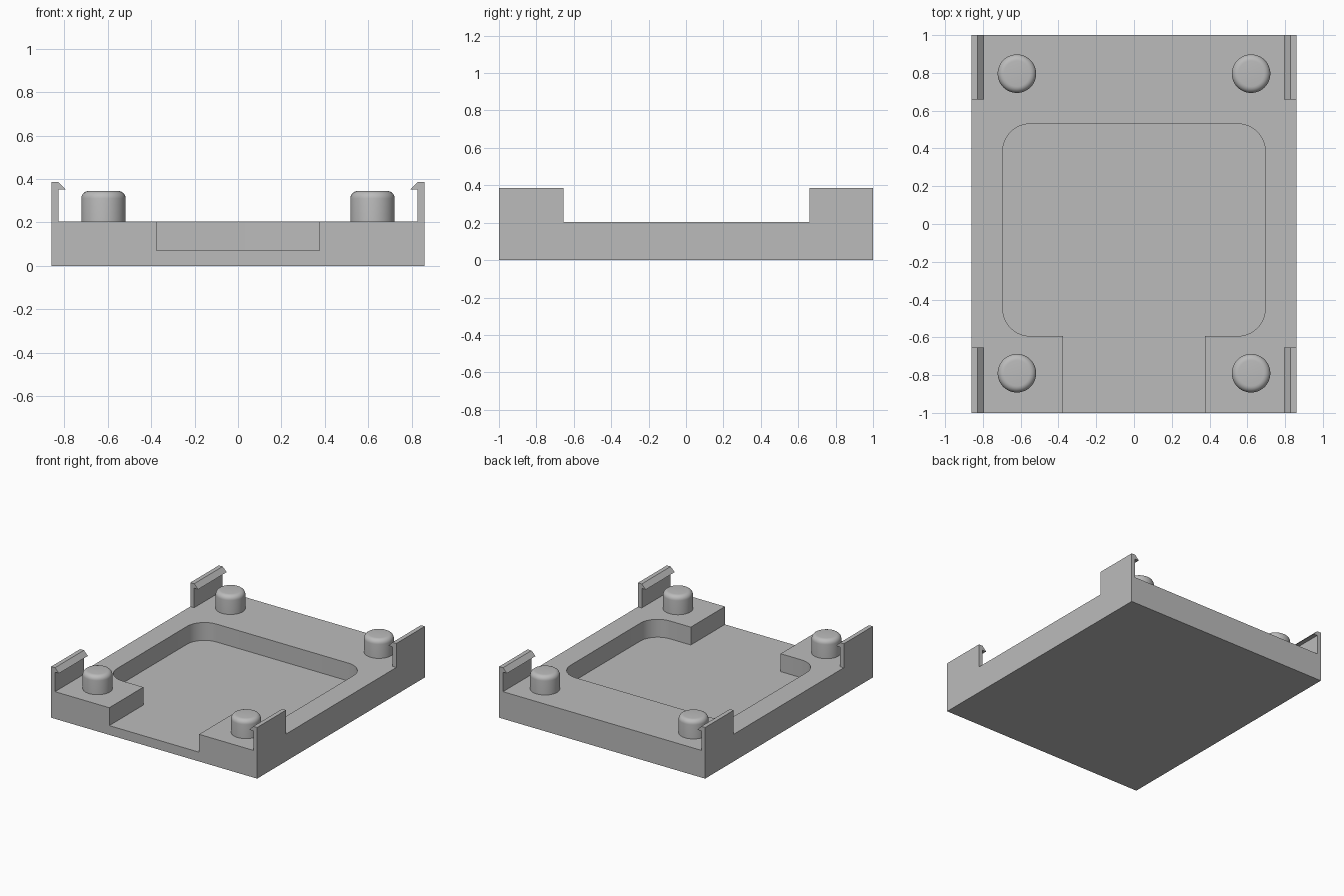
import bpy
import bmesh
from math import cos, sin, pi, radians
from mathutils import Vector

if "Cube" in bpy.data.objects:
    bpy.data.objects.remove(bpy.data.objects["Cube"], do_unlink=True)

HALF_X, HALF_Y = 0.86, 1.0
TOP, FLOOR = 0.205, 0.07

grey = bpy.data.materials.new("plain grey")
grey.use_nodes = True
grey.diffuse_color = (0.5, 0.5, 0.5, 1)
grey.node_tree.nodes["Principled BSDF"].inputs["Base Color"].default_value = (0.5, 0.5, 0.5, 1)


def prism(name, outline, offset):
    """Extrude a closed outline of 3D points along an offset."""
    bm = bmesh.new()
    face = bm.faces.new([bm.verts.new(p) for p in outline])
    extruded = bmesh.ops.extrude_face_region(bm, geom=[face], use_keep_orig=True)
    moved = [g for g in extruded["geom"] if isinstance(g, bmesh.types.BMVert)]
    bmesh.ops.translate(bm, verts=moved, vec=Vector(offset))
    bmesh.ops.recalc_face_normals(bm, faces=bm.faces)
    mesh = bpy.data.meshes.new(name)
    bm.to_mesh(mesh)
    bm.free()
    mesh.materials.append(grey)
    obj = bpy.data.objects.new(name, mesh)
    bpy.context.collection.objects.link(obj)
    return obj


def activate(obj):
    bpy.ops.object.select_all(action="DESELECT")
    obj.select_set(True)
    bpy.context.view_layer.objects.active = obj


def arc(cx, cy, radius, start, steps=12):
    """Quarter circle running anticlockwise from the start angle."""
    angles = [radians(start) + pi / 2 * i / steps for i in range(steps + 1)]
    return [(cx + radius * cos(a), cy + radius * sin(a)) for a in angles]


# Tray block
tray = prism("tray", [(-HALF_X, -HALF_Y, 0), (HALF_X, -HALF_Y, 0),
                      (HALF_X, HALF_Y, 0), (-HALF_X, HALF_Y, 0)], (0, 0, TOP))

# Rounded pocket with a channel open to the front
px, back, front, r, channel = 0.695, 0.53, -0.593, 0.145, 0.375
outline = [(-channel, front), (-channel, -1.2), (channel, -1.2), (channel, front)]
outline += arc(px - r, front + r, r, -90)
outline += arc(px - r, back - r, r, 0)
outline += arc(r - px, back - r, r, 90)
outline += arc(r - px, front + r, r, 180)
cutter = prism("pocket_cutter", [(x, y, FLOOR) for x, y in outline], (0, 0, 0.4))
cutter.hide_render = True
cut = tray.modifiers.new("pocket", "BOOLEAN")
cut.operation = "DIFFERENCE"
cut.solver = "EXACT"
cut.object = cutter
activate(tray)
bpy.ops.object.modifier_apply(modifier=cut.name)
bpy.data.objects.remove(cutter, do_unlink=True)
bpy.ops.object.shade_smooth_by_angle(angle=radians(30))

# Hooked corner clips and rounded locating pegs
clip_profile = [(HALF_X, TOP), (HALF_X, 0.386), (0.828, 0.386),
                (0.795, 0.352), (0.828, 0.352), (0.828, TOP)]
for side, sx in (("left", 1), ("right", -1)):
    for end, y_start, length, peg_y in (("front", -HALF_Y, 0.345, -0.79),
                                        ("back", 0.66, 0.34, 0.796)):
        prism(f"{end}_{side}_clip", [(sx * x, y_start, z) for x, z in clip_profile],
              (0, length, 0))

        bottom, peg_top = TOP - 0.02, 0.345
        bpy.ops.mesh.primitive_cylinder_add(
            vertices=48, radius=0.102, depth=peg_top - bottom,
            location=(sx * 0.62, peg_y, (bottom + peg_top) / 2))
        peg = bpy.context.object
        peg.name = f"{end}_{side}_peg"
        peg.data.materials.append(grey)
        bm = bmesh.new()
        bm.from_mesh(peg.data)
        rim = [e for e in bm.edges if all(v.co.z > 0 for v in e.verts)]
        bmesh.ops.bevel(bm, geom=rim, offset=0.034, segments=6, profile=0.5,
                        affect="EDGES")
        bm.to_mesh(peg.data)
        bm.free()
        bpy.ops.object.shade_smooth_by_angle(angle=radians(30))
